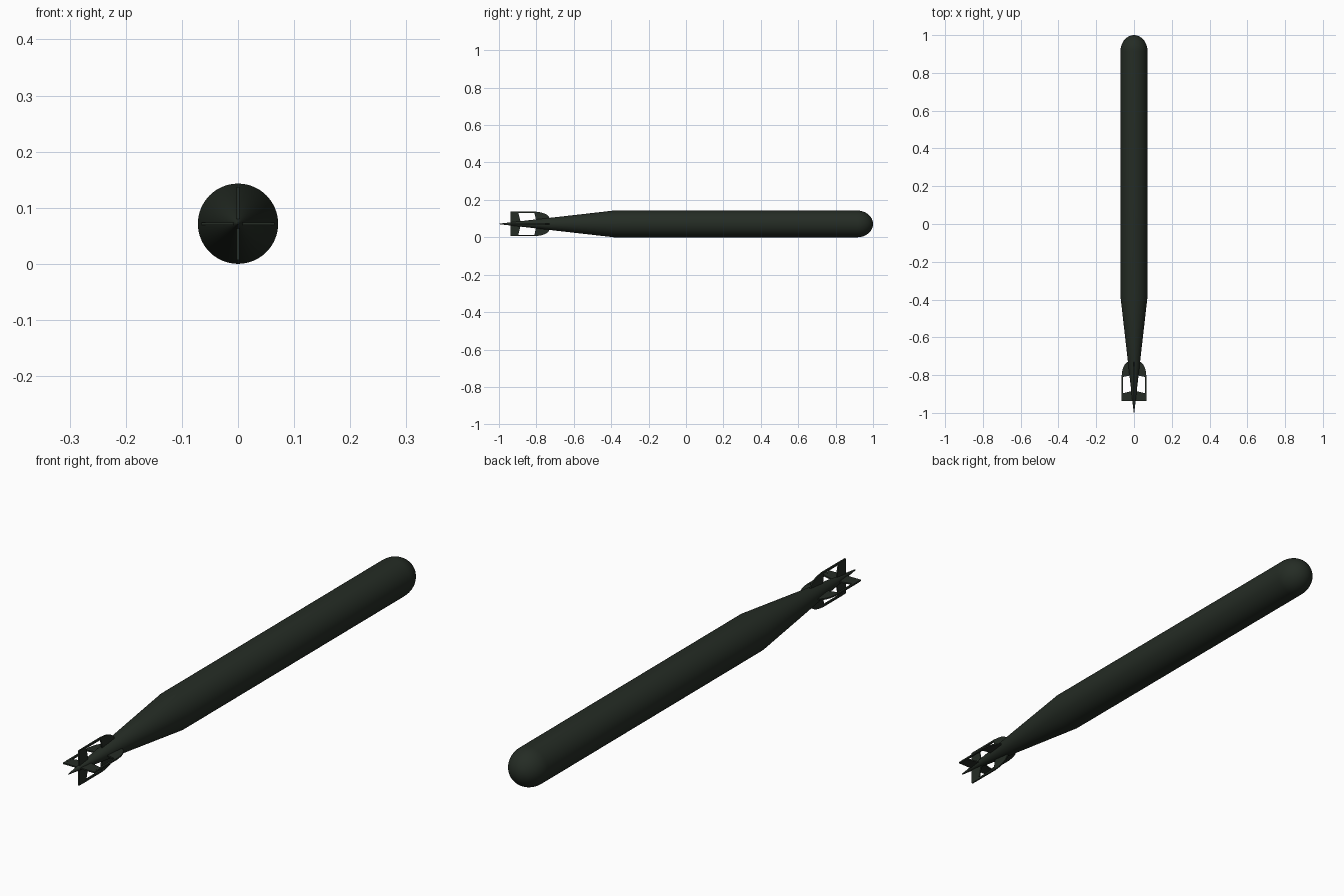
import bpy, bmesh, math
from mathutils import Matrix, Vector

if "Cube" in bpy.data.objects:
    bpy.data.objects.remove(bpy.data.objects["Cube"])

R = 0.0715   # body radius, also the height of the centre line
SEG = 64

green = bpy.data.materials.new("dark green")
green.diffuse_color = (0.018, 0.025, 0.018, 1)
green.use_nodes = True
green.node_tree.nodes["Principled BSDF"].inputs["Base Color"].default_value = green.diffuse_color


def finish(bm, name, smooth=False):
    bmesh.ops.recalc_face_normals(bm, faces=bm.faces[:])
    me = bpy.data.meshes.new(name)
    bm.to_mesh(me)
    bm.free()
    me.materials.append(green)
    ob = bpy.data.objects.new(name, me)
    bpy.context.collection.objects.link(ob)
    ob.location.z = R
    if smooth:
        bpy.ops.object.select_all(action='DESELECT')
        ob.select_set(True)
        bpy.context.view_layer.objects.active = ob
        bpy.ops.object.shade_smooth_by_angle(angle=math.radians(30))
    return ob


def lathe(name, profile):
    """Spin (y, radius) points around the y axis."""
    bm = bmesh.new()
    vs = [bm.verts.new((0, y, r)) for y, r in profile]
    es = [bm.edges.new(p) for p in zip(vs, vs[1:])]
    bmesh.ops.spin(bm, geom=vs + es, cent=(0, 0, 0), axis=(0, 1, 0),
                   angle=math.tau, steps=SEG, use_duplicate=False)
    bmesh.ops.remove_doubles(bm, verts=bm.verts[:], dist=1e-5)
    return finish(bm, name, True)


def fin_set(name, outline, thick):
    """Four flat plates from a (y, radius) outline, set around the axis."""
    bm = bmesh.new()
    for k in range(4):
        rot = Matrix.Rotation(k * math.pi / 2, 3, 'Y')
        rings = [[bm.verts.new(rot @ Vector((x, y, r))) for y, r in outline]
                 for x in (-thick / 2, thick / 2)]
        bm.faces.new(rings[0])
        bm.faces.new(rings[1][::-1])
        n = len(outline)
        for i in range(n):
            j = (i + 1) % n
            bm.faces.new((rings[0][i], rings[0][j], rings[1][j], rings[1][i]))
    return finish(bm, name)


# Hull: tail cone, straight body and rounded nose
nose = [(0.915 + 0.085 * math.sin(a), R * math.cos(a))
        for a in (i * math.pi / 32 for i in range(17))]
nose[-1] = (1.0, 0.0)
lathe("hull", [(-1.0, 0.0), (-0.995, 0.002), (-0.385, R)] + nose)

# Front fins with a rounded leading edge
curve = [(-0.81 + 0.08 * math.cos(a), 0.028 + 0.037 * math.sin(a))
         for a in (i * math.pi / 16 for i in range(9))]
fin_set("front_fins", [(-0.72, 0.015)] + curve + [(-0.81, 0.058), (-0.80, 0.010)], 0.005)

# Thin rails joining front and rear fins
fin_set("fin_rails", [(-0.80, 0.065), (-0.92, 0.065), (-0.92, 0.058), (-0.80, 0.058)], 0.006)

# Rear fins
fin_set("rear_fins", [(-0.938, 0.001), (-0.938, 0.065), (-0.898, 0.065), (-0.882, 0.001)], 0.005)
